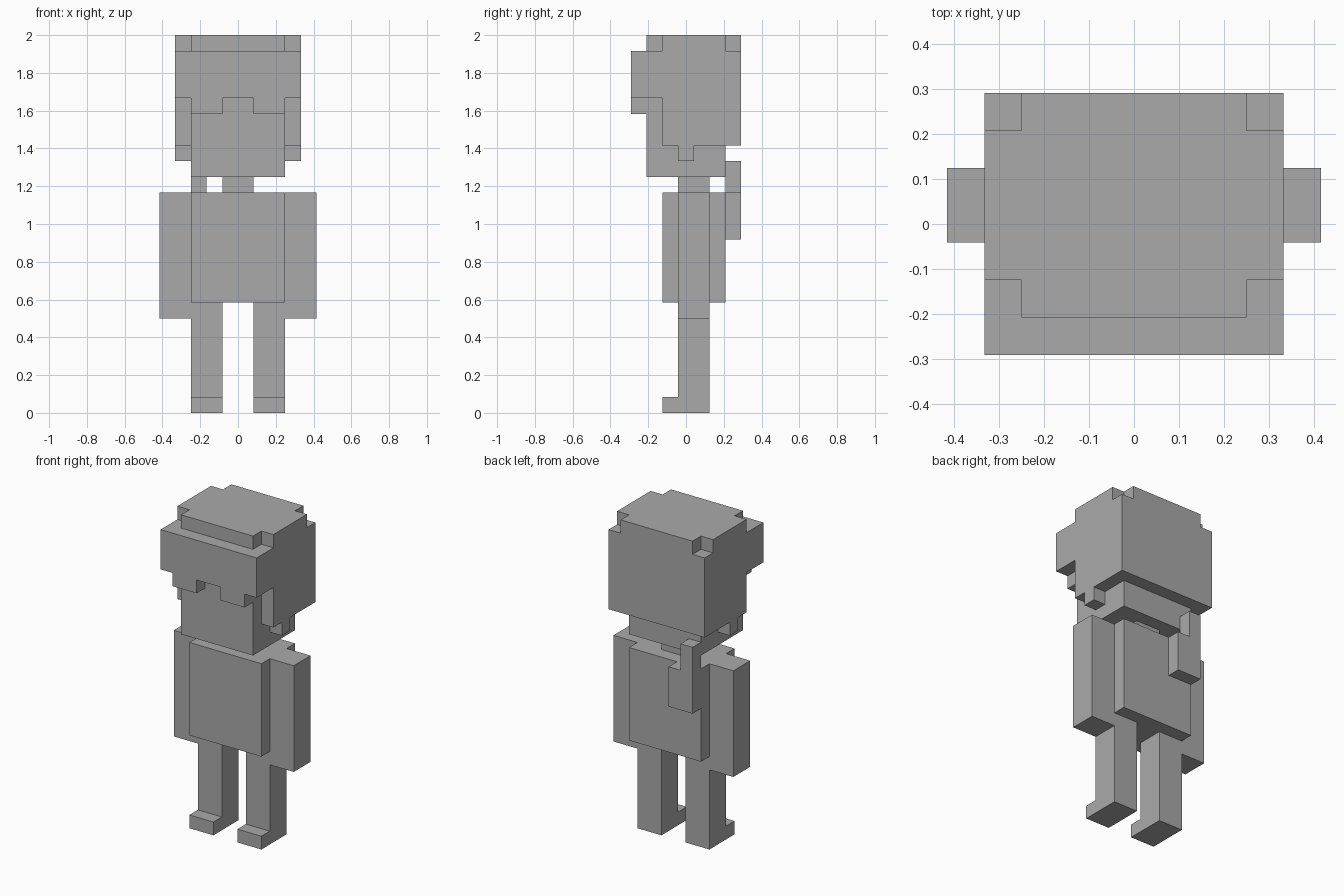
import bpy
import bmesh
import math
from mathutils import Vector

cube = bpy.data.objects.get("Cube")
if cube:
    bpy.data.objects.remove(cube, do_unlink=True)

U = 1 / 12                     # edge of one block
SHIFT = Vector((0, -0.5, 0))   # block rows run off-centre in y

grey = bpy.data.materials.new("plain_grey")
grey.use_nodes = True
colour = (0.4, 0.4, 0.4, 1)
grey.diffuse_color = colour
grey.node_tree.nodes["Principled BSDF"].inputs["Base Color"].default_value = colour


def blocks(name, *boxes, mirror=False):
    """Merge boxes (x, y, z ranges in blocks) into one closed outer skin."""
    cells = set()
    for x0, x1, y0, y1, z0, z1 in boxes:
        for x in range(x0, x1):
            for y in range(y0, y1):
                for z in range(z0, z1):
                    cells.add((x, y, z))
                    if mirror:
                        cells.add((-1 - x, y, z))
    bm = bmesh.new()
    for cell in cells:
        for axis in range(3):
            for side in (0, 1):
                near = list(cell)
                near[axis] += 2 * side - 1
                if tuple(near) in cells:
                    continue
                # Corners of the exposed face, wound outwards
                ring = [(0, 0), (1, 0), (1, 1), (0, 1)]
                verts = []
                for a, b in ring if side else ring[::-1]:
                    p = Vector(cell)
                    p[axis] += side
                    p[(axis + 1) % 3] += a
                    p[(axis + 2) % 3] += b
                    verts.append(bm.verts.new((p + SHIFT) * U))
                bm.faces.new(verts)
    bmesh.ops.remove_doubles(bm, verts=bm.verts, dist=U / 100)
    bmesh.ops.dissolve_limit(bm, angle_limit=math.radians(1),
                             verts=bm.verts, edges=bm.edges)
    mesh = bpy.data.meshes.new(name)
    bm.to_mesh(mesh)
    bm.free()
    mesh.materials.append(grey)
    obj = bpy.data.objects.new(name, mesh)
    bpy.context.collection.objects.link(obj)
    return obj


# Legs with feet, and arms, one per side
for side, sign in (("left", 1), ("right", -1)):
    def span(a, b):
        return (a, b) if sign > 0 else (-b, -a)
    blocks(side + "_leg", (*span(1, 3), 0, 2, 0, 7), (*span(1, 3), -1, 0, 0, 1))
    blocks(side + "_arm", (*span(3, 5), 0, 2, 6, 14))

# Body, neck and head
blocks("torso", (-3, 3, -1, 3, 7, 14))
blocks("neck", (-1, 1, 0, 2, 14, 15))
blocks("head", (-3, 3, -2, 3, 15, 23))

# Stepped piece carried on the back
blocks("back_piece", (-3, -2, 3, 4, 11, 16), (-2, -1, 3, 4, 11, 14))

# Hair: crown, fringe, sides with sideburns, and back
blocks("hair",
       (0, 3, -2, 4, 23, 24), (0, 4, -1, 3, 23, 24),   # crown
       (0, 4, -3, -2, 20, 23), (1, 3, -3, -2, 19, 20), # fringe
       (3, 4, -2, -1, 20, 23), (3, 4, -1, 3, 17, 23),  # sides
       (3, 4, 0, 1, 16, 17),                           # sideburns
       (0, 4, 3, 4, 17, 23),                           # back
       mirror=True)
